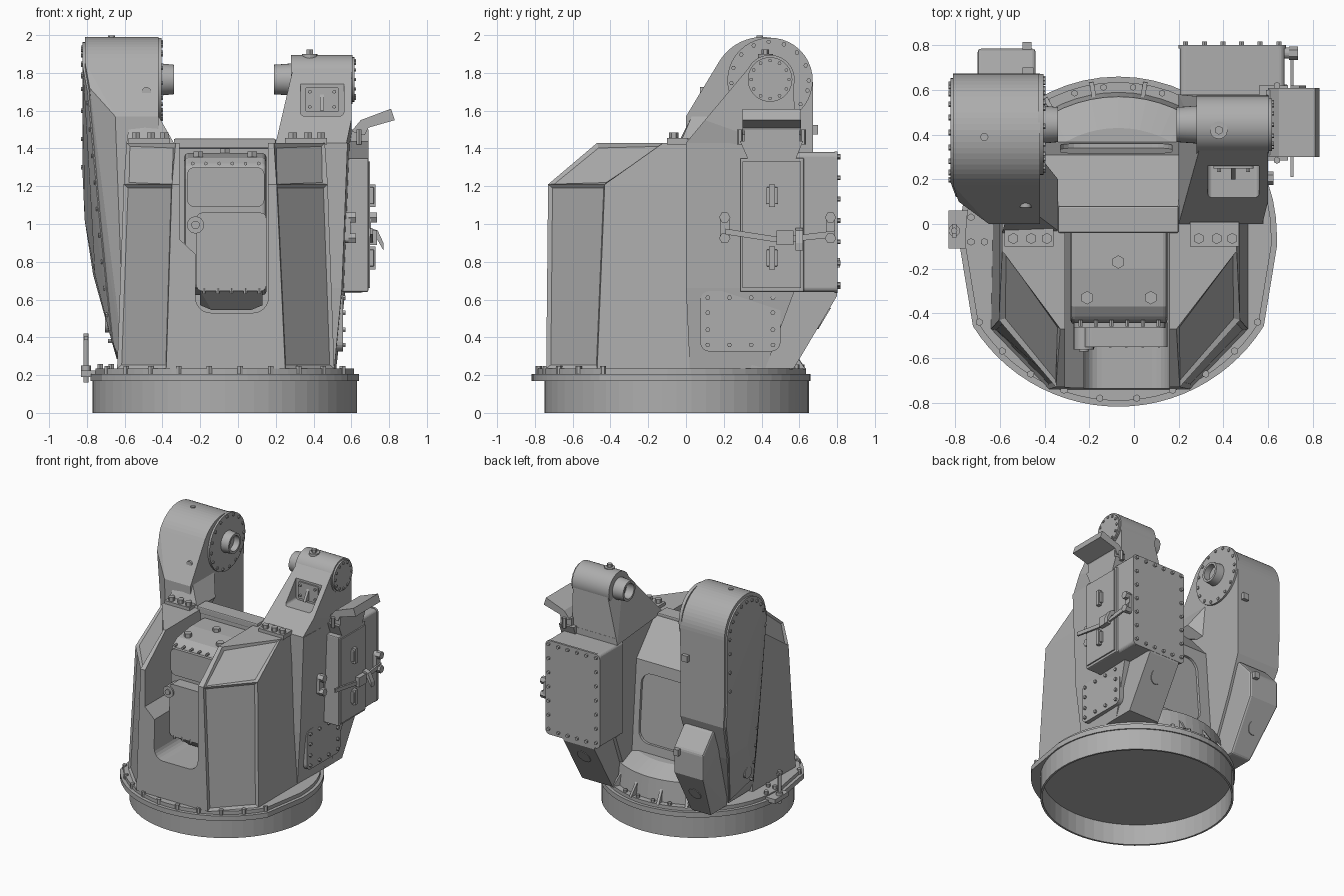
import bpy, bmesh, math
from mathutils import Vector, Matrix

grey = bpy.data.materials.new("painted_metal_grey")
grey.diffuse_color = (0.42, 0.42, 0.42, 1)
CX, CY = -0.07, -0.05          # centre of the turning ring
TY, TZ = 0.445, 1.765          # trunnion axis


def finish(name, bm, bevel=0, smooth=False):
    bmesh.ops.recalc_face_normals(bm, faces=bm.faces)
    me = bpy.data.meshes.new(name)
    bm.to_mesh(me)
    bm.free()
    ob = bpy.data.objects.new(name, me)
    bpy.context.collection.objects.link(ob)
    me.materials.append(grey)
    if smooth:
        for p in me.polygons:
            p.use_smooth = True
        me.set_sharp_from_angle(angle=math.radians(30))
    if bevel:
        m = ob.modifiers.new("bevel", 'BEVEL')
        m.width, m.segments, m.limit_method, m.angle_limit = bevel, 2, 'ANGLE', 0.6
    return ob


def loft(name, rings, inset=None, **kw):
    bm = bmesh.new()
    vs = [[bm.verts.new(p) for p in r] for r in rings]
    n = len(rings[0])
    for a, b in zip(vs, vs[1:]):
        for i in range(n):
            bm.faces.new((a[i], a[(i + 1) % n], b[(i + 1) % n], b[i]))
    bm.faces.new(vs[0])
    bm.faces.new(vs[-1])
    bmesh.ops.recalc_face_normals(bm, faces=bm.faces)
    if inset:
        fs = [f for f in bm.faces if inset(f.normal)]
        bmesh.ops.inset_individual(bm, faces=fs, thickness=0.028, depth=-0.014)
    return finish(name, bm, **kw)


def prism(name, pts, axis, a, b, **kw):
    put = {'X': lambda p, t: (t, p[0], p[1]), 'Y': lambda p, t: (p[0], t, p[1]),
           'Z': lambda p, t: (p[0], p[1], t)}[axis]
    return loft(name, [[put(p, a) for p in pts], [put(p, b) for p in pts]], **kw)


def box(name, x, y, z, **kw):
    return prism(name, [(x[0], y[0]), (x[1], y[0]), (x[1], y[1]), (x[0], y[1])], 'Z', *z, **kw)


def hull(name, pts, **kw):
    bm = bmesh.new()
    for p in pts:
        bm.verts.new(p)
    r = bmesh.ops.convex_hull(bm, input=bm.verts)
    junk = {g for g in r['geom_interior'] + r['geom_unused'] if isinstance(g, bmesh.types.BMVert)}
    bmesh.ops.delete(bm, geom=list(junk), context='VERTS')
    bmesh.ops.dissolve_limit(bm, angle_limit=0.02, verts=bm.verts, edges=bm.edges)
    return finish(name, bm, **kw)


def cut(ob, cutter):
    cutter.hide_render = True
    cutter.display_type = 'WIRE'
    m = ob.modifiers.new("opening", 'BOOLEAN')
    m.operation, m.object, m.solver = 'DIFFERENCE', cutter, 'EXACT'


def arc(cx, cy, r, a0, a1, n):
    return [(cx + r * math.cos(math.radians(a0 + (a1 - a0) * i / n)),
             cy + r * math.sin(math.radians(a0 + (a1 - a0) * i / n))) for i in range(n + 1)]


def rounded(x0, x1, y0, y1, r, n=5):
    return (arc(x1 - r, y1 - r, r, 0, 90, n) + arc(x0 + r, y1 - r, r, 90, 180, n)
            + arc(x0 + r, y0 + r, r, 180, 270, n) + arc(x1 - r, y0 + r, r, 270, 360, n))


def disc(name, axis, c, r, a, b, n=32):
    return prism(name, arc(c[0], c[1], r, 0, 360, n)[:-1], axis, a, b, smooth=True)


def trunnion_stub(name, a, b):
    loft(name, [[(x, y, z) for y, z in arc(TY, TZ, r, 0, 360, 32)[:-1]]
                for r, x in ((0.085, a), (0.078, b), (0.06, b), (0.06, a + (b - a) * 0.3))], smooth=True)


def bolts(name, pts, axis, r=0.013, h=0.024):
    rot = Vector((0, 0, 1)).rotation_difference(Vector(axis)).to_matrix().to_4x4()
    bm = bmesh.new()
    for p in pts:
        bmesh.ops.create_cone(bm, cap_ends=True, segments=6, radius1=r, radius2=r, depth=h,
                              matrix=Matrix.Translation(p) @ rot)
    finish(name, bm)


# turning ring: open tube with a floor above
loft("base_ring", [[(x, y, z) for x, y in arc(CX, CY, r, 0, 360, 56)[:-1]]
                   for r, z in ((0.685, 0.165), (0.685, 0.0), (0.70, 0.0), (0.70, 0.2))])

# flange: wide front sweep, narrow rear
outline = arc(CX, CY, 0.71, 0, 180, 28) + [(-0.78, -0.1)] + arc(CX, CY, 0.768, 212, 328, 26) + [(0.64, -0.1)]
prism("base_flange", outline, 'Z', 0.168, 0.207)
prism("deck_plate", [(CX + (x - CX) * .965, CY + (y - CY) * .965) for x, y in outline], 'Z', 0.207, 0.235)
bolts("flange_bolts", [(x, y, 0.222) for x, y in arc(CX, CY, 0.735, 212, 328, 9)], (0, 0, 1), 0.017, 0.05)
bolts("rear_flange_bolts", [(x, y, 0.24) for x, y in arc(CX, CY, 0.665, 50, 130, 7)], (0, 0, 1), 0.015, 0.03)

# locking pin on a side tab
box("pin_tab", (-0.83, -0.64), (-0.11, 0.06), (0.19, 0.225))
disc("lock_pin", 'Z', (-0.805, -0.03), 0.014, 0.16, 0.42, 12)
disc("pin_collar", 'Z', (-0.805, -0.03), 0.026, 0.22, 0.25, 12)
box("pin_handle", (-0.815, -0.795), (-0.06, 0.0), (0.385, 0.405))
bolts("tab_bolts", [(-0.73, -0.08, .24), (-0.73, 0.03, .24), (-0.67, -0.08, .24)], (0, 0, 1), 0.017, 0.04)

# front shield with recessed corner panels
rings = []
for z, f, c, b in (
        (0.235, (-0.38, 0.25, -0.74), (-0.64, 0.51, -0.47), (-0.63, 0.51)),
        (1.21, (-0.35, 0.205, -0.73), (-0.605, 0.475, -0.43), (-0.605, 0.475)),
        (1.43, (-0.33, 0.19, -0.47), (-0.59, 0.46, -0.12), (-0.59, 0.46))):
    rings.append([(f[0], f[2], z), (f[1], f[2], z), (c[1], c[2], z), (b[1], 0.06, z),
                  (b[0], 0.06, z), (c[0], c[2], z)])
shield = loft("front_shield", rings, inset=lambda n: abs(n.x) > 0.25 and n.y < -0.25)

# opening for the sight
slot = ([(-0.31, 1.7), (-0.31, 0.92), (-0.225, 0.84)] + arc(-0.145, 0.61, 0.08, 180, 270, 6)
        + arc(0.08, 0.61, 0.08, 270, 360, 6) + [(0.16, 1.7)])
cut(shield, prism("sight_opening_cutter", slot, 'Y', -1.0, -0.03))

# sight unit
prof = [(-0.45, 0.66), (-0.45, 1.24), (-0.43, 1.31), (-0.37, 1.35), (-0.2, 1.375), (-0.02, 1.375), (-0.02, 0.85), (-0.2, 0.62)]
prism("sight_body", prof, 'X', -0.285, 0.15, bevel=0.02)
prism("sight_door", rounded(-0.22, 0.15, 0.645, 1.06, 0.03), 'Y', -0.55, -0.44)
hull("sight_chin", [(x, y, z) for x, k in ((-0.2, 0), (-0.14, .025), (0.07, .025), (0.13, 0)) for y, z in
                    ((-0.53, .645), (-0.42, .57 - k), (-0.1, .57 - k), (-0.1, .68), (-0.45, .68))])
disc("sight_port", 'Y', (-0.225, 0.995), 0.045, -0.562, -0.44, 24)
disc("sight_port_plug", 'Y', (-0.225, 0.995), 0.022, -0.572, -0.56, 16)
prism("upper_sight_frame", rounded(-0.27, 0.14, 1.09, 1.30, 0.04), 'Y', -0.465, -0.44)
bolts("sight_top_knobs", [(-0.21, -0.33, 1.37), (0.075, -0.33, 1.37), (-0.07, -0.17, 1.385)], (0, 0, 1), 0.03, 0.03)
bolts("sight_lip_bolts", [(-0.24 + 0.07 * i, -0.445, 1.32) for i in range(6)], (0, 1, 0), 0.01, 0.03)
bolts("sight_door_bolts", [(-0.18 + 0.073 * i, -0.545, 0.645) for i in range(5)], (0, 0, 1), 0.01, 0.03)

# roof bridge with bolted pads
box("roof_bridge", (-0.34, 0.2), (-0.04, 0.08), (1.40, 1.452), bevel=0.008)
for side, x in (("left", -0.46), ("right", 0.37)):
    box(side + "_roof_pad", (x - 0.12, x + 0.1), (-0.1, 0.01), (1.42, 1.455))
    bolts(side + "_pad_bolts", [(x + d, -0.065, 1.468) for d in (-.08, 0, .07)], (0, 0, 1), 0.025, 0.035)

# rear housing and its recessed access panel
housing = hull("rear_housing", [(x, y, z) for x in (-0.52, 0.4) for y, z in
               ((0, 1.43), (0.08, 1.43), (0.31, 1.17), (0.38, 0.3), (0, 0.235))])
pan = rounded(-0.33, 0.17, 0.54, 1.08, 0.09)
cut(housing, loft("access_panel_cutter", [[(x, 0.31 + (1.17 - z) * 0.0805 + o, z) for x, z in pan] for o in (-0.02, 0.1)]))

# curved rear apron with gussets
loft("rear_apron", [[(x, y, z) for x, y in arc(CX, CY, r, 38, 142, 18) + [(-0.45, 0.1), (0.3, 0.1)]]
     for r, z in ((0.64, 0.23), (0.62, 0.40), (0.48, 0.47))])
for i, a in enumerate((62, 80, 100, 118)):
    d = Vector((math.cos(math.radians(a)), math.sin(math.radians(a)), 0))
    t, o = Vector((-d.y, d.x, 0)) * 0.01, Vector((CX, CY, 0))
    hull("apron_gusset_%d" % i, [o + d * r + t * s + Vector((0, 0, z)) for s in (-1, 1)
         for r, z in ((0.6, .23), (0.695, .23), (0.6, .37))])

# left arm: tall tapered column with rounded head
side = [(y, z, -0.81) for y, z in arc(0.405, 1.722, 0.268, 0, 150, 26)] + [
    (0.10, 1.72, -0.785), (0.09, 1.0, -0.72), (0.08, 0.35, -0.655), (0.36, 0.26, -0.63),
    (0.56, 0.72, -0.755), (0.67, 1.02, -0.80), (0.67, 1.25, -0.81), (0.2, 1.25, -0.775), (0.3, 0.72, -0.745)]
front = [(0.0, 1.57, -0.65), (0.0, 1.45, -0.6), (0.0, 0.24, -0.6), (0.2, 0.24, -0.6)]
hull("left_arm", [(xx, y, z) for y, z, x in side + front for xx in (x, -0.42)])
hull("left_arm_cover", [(x + s, 0.39 + (y - 0.39) * 0.93, 1.1 + (z - 1.1) * 0.97)
                        for y, z, x in side for s in (-0.012, 0.03)])
edge = [(-0.82, y, z) for y, z in arc(0.405, 1.715, 0.22, 0, 160, 9)] + [(-0.82, 0.62, z) for z in (1.6, 1.45, 1.3)]
edge += [(-0.675 - (z - .35) * 0.09, 0.14, z) for z in (.38, .52, .66, .8, .94, 1.08, 1.22, 1.36, 1.5, 1.64)]
bolts("left_cover_bolts", edge, (1, 0, 0), 0.013, 0.02)
disc("left_cover_boss", 'X', (0.22, 0.47), 0.045, -0.705, -0.65, 20)
hull("left_arm_foot", [(-0.58, 0, 1.5), (-0.42, 0.03, 1.57), (-0.42, 0.3, 1.57), (-0.34, -0.03, 1.43),
                       (-0.34, 0.2, 1.43), (-0.59, -0.04, 1.43), (-0.45, 0.3, 1.3)])
hull("left_rear_brace", [(x, y, z) for y, z, a in
     ((0.36, .235, -.62), (0.57, .235, -.62), (0.785, .62, -.70), (0.785, .82, -.70), (0.66, .96, -.70), (0.4, .96, -.70))
     for x in (a, -0.44)], bevel=0.015)
loft("left_brace_port", [[(x, 0.57 + (z - .235) * 0.558 + o, z) for x, z in arc(-0.56, 0.44, 0.05, 0, 360, 20)[:-1]]
     for o in (-0.01, 0.006)])
box("left_arm_lug", (-0.5, -0.45), (0.66, 0.70), (1.475, 1.525))
box("left_brace_lug", (-0.5, -0.46), (0.77, 0.815), (0.77, 0.82))
disc("left_arm_plug", 'Y', (-0.485, 1.70), 0.025, 0.075, 0.14, 16)
disc("left_top_plug", 'Z', (-0.67, 0.39), 0.018, 1.98, 1.998, 12)

# left trunnion
disc("left_trunnion_flange", 'X', (TY, TZ - 0.005), 0.226, -0.43, -0.405, 40)
trunnion_stub("left_trunnion_stub", -0.41, -0.34)
bolts("left_trunnion_bolts", [(-0.404, y, z) for y, z in arc(TY, TZ - .005, 0.205, 0, 345, 15)], (1, 0, 0), 0.012, 0.014)

# right arm: head drum, sloped neck and column
disc("right_head_drum", 'X', (TY, TZ), 0.13, 0.28, 0.605, 40)
disc("right_head_cap", 'X', (TY, TZ), 0.118, 0.60, 0.618, 36)
trunnion_stub("right_trunnion_stub", 0.285, 0.19)
bolts("right_cap_bolts", [(0.618, y, z) for y, z in arc(TY, TZ, 0.1, 0, 330, 11)], (1, 0, 0), 0.01, 0.016)
disc("right_top_plug", 'Z', (0.38, 0.42), 0.04, 1.86, 1.90, 12)
bolts("right_plug_head", [(0.38, 0.42, 1.91)], (0, 0, 1), 0.02, 0.03)
neck = hull("right_arm_neck", [(x, y, z) for y, z, a, b in (
     (0.36, 1.86, .3, .6), (0.57, 1.77, .3, .6), (0.10, 1.55, .29, .6), (0.57, 1.55, .3, .6),
     (0.0, 1.43, .2, .575), (0.58, 1.38, .2, .6)) for x in (a, b)])
# pocket in the sloped neck with a bolted back plate
cut(neck, prism("neck_pocket_cutter", rounded(0.33, 0.56, 1.572, 1.95, 0.02), 'Y', -0.2, 0.26))
prism("pocket_plate", rounded(0.355, 0.535, 1.592, 1.725, 0.015), 'Y', 0.248, 0.265)
bolts("pocket_bolts", [(x, 0.245, z) for x in (.38, .51) for z in (1.62, 1.70)], (0, 1, 0), 0.01)
hull("pocket_rib", [(x, y, z) for x in (0.435, 0.455) for y, z in ((.2, 1.6), (.25, 1.6), (.25, 1.69))])
hull("right_arm_column", [(x, y, z) for y, z, b in (
     (0, 1.43, .58), (0.58, 1.43, .6), (0, .66, .55), (0.58, .66, .57), (0.02, .235, .51), (0.42, .235, .52))
     for x in (0.22, b)])
prism("right_side_cover", rounded(0.075, 0.50, 0.325, 0.645, 0.05), 'X', 0.50, 0.555)
bolts("right_side_cover_bolts", [(0.557, y, z) for y in (.115, .23, .345, .46) for z in (.36, .61)]
      + [(0.557, y, z) for y in (.115, .46) for z in (.44, .53)], (1, 0, 0))

# right rear brace with port
hull("right_rear_brace", [(x, y, z) for x in (0.25, 0.52) for y, z in
     ((0.34, .235), (0.57, .235), (0.80, .62), (0.80, .66), (0.5, .66))])
loft("right_brace_port", [[(x, 0.57 + (z - .235) * 0.597 + o, z) for x, z in arc(0.39, 0.5, 0.055, 0, 360, 20)[:-1]]
     for o in (-0.01, 0.006)])

# rear equipment box with bolted lid
prism("rear_box", rounded(0.205, 0.675, 0.64, 1.38, 0.025), 'Y', 0.5, 0.785)
prism("rear_box_lid", rounded(0.20, 0.68, 0.635, 1.385, 0.035), 'Y', 0.785, 0.802)
bolts("rear_lid_bolts", [(x, 0.806, 0.68 + 0.113 * i) for i in range(7) for x in (.23, .65)]
      + [(0.315 + 0.083 * i, 0.806, z) for i in range(4) for z in (.67, 1.355)], (0, 1, 0))

# side stowage box with latches and strap
box("side_box", (0.53, 0.69), (0.285, 0.625), (0.64, 1.35), bevel=0.008)
box("side_box_door", (0.68, 0.70), (0.30, 0.61), (0.66, 1.33))
for z in (1.15, 0.82):
    box("door_latch", (0.69, 0.72), (0.425, 0.485), (z - 0.045, z + 0.045), bevel=0.006)
    box("latch_tongue", (0.70, 0.728), (0.44, 0.47), (z - 0.06, z + 0.06))
prism("strap", [(0.21, .975), (0.5, .93), (0.79, .965), (0.79, .93), (0.5, .9), (0.21, .945)], 'X', 0.70, 0.715)
box("strap_buckle", (0.70, 0.735), (0.48, 0.57), (0.89, 0.965))
prism("strap_tail", [(0.70, .98), (0.74, .965), (0.77, .9), (0.77, .86), (0.73, .93), (0.70, .945)], 'Y', 0.58, 0.62)
for y, x in ((0.205, 0.57), (0.765, 0.68)):
    prism("strap_anchor", rounded(y - .025, y + .025, .9, 1.06, .024), 'X', x - 0.04, x + 0.025)
    bolts("anchor_knobs", [(x + .035, y, z) for z in (.925, 1.035)], (1, 0, 0), 0.03, 0.04)

# hooded bracket above the side box
hull("hood_base", [(x, y, z) for x in (0.56, 0.69) for y, z in ((.33, 1.34), (.58, 1.34), (.285, 1.44), (.62, 1.44))])
box("hood_post", (0.59, 0.69), (0.31, 0.60), (1.43, 1.50))
prism("hood", [(0.60, 1.49), (0.65, 1.55), (0.81, 1.61), (0.83, 1.55), (0.69, 1.51), (0.67, 1.47)], 'Y', 0.30, 0.61)
bolts("hood_bolts", [(0.64, y, 1.46) for y in (.285, .62)], (0, 0, 1), 0.016, 0.08)
